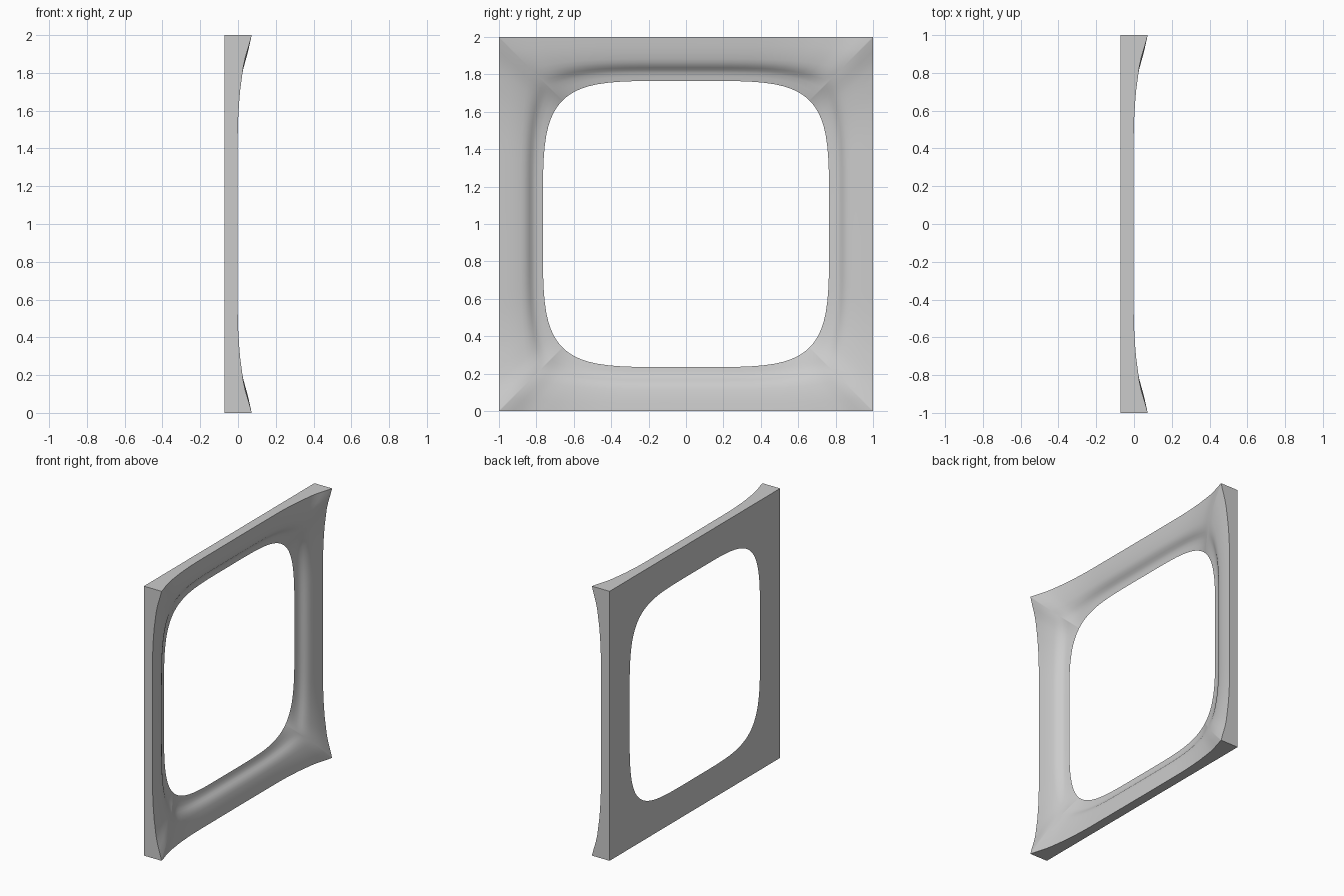
import bpy, bmesh, math
from mathutils import Vector

cube = bpy.data.objects.get("Cube")
if cube:
    bpy.data.objects.remove(cube, do_unlink=True)

BACK = -0.0725        # flat back plane
HOLE = 0.765          # half width of the opening
POWER = 4.7           # squareness of the opening
STEPS = 32            # segments per side of the frame

# height of the outer rim above the back, from mid side to corner
RIM = [(0, .07), (.5, .071), (.6, .075), (.7, .083), (.83, .1), (.89, .113), (.955, .133), (1, .145)]
# relative rise from the opening (0) to the outer rim (1)
SLOPE = [(0, 0), (.1, .05), (.19, .12), (.25, .25), (.3, .41), (.35, .56), (.42, .69),
         (.5, .78), (.65, .88), (.8, .95), (1, 1)]


def sample(points, t):
    """Linear interpolation through a short profile."""
    for (a, u), (b, v) in zip(points, points[1:]):
        if t <= b:
            return u + (v - u) * (t - a) / (b - a)
    return points[-1][1]


def make_material(name, colour):
    mat = bpy.data.materials.new(name)
    mat.use_nodes = True
    mat.diffuse_color = colour
    mat.node_tree.nodes["Principled BSDF"].inputs["Base Color"].default_value = colour
    return mat


bm = bmesh.new()
columns = []
for side in range(4):
    c, s = round(math.cos(side * math.pi / 2)), round(math.sin(side * math.pi / 2))
    for i in range(STEPS):
        # denser spacing towards the corners
        u = math.sin((i / STEPS - 0.5) * math.pi)
        k = HOLE / (1 + abs(u) ** POWER) ** (1 / POWER)
        outer = Vector((c - u * s, s + u * c))
        inner = outer * k
        rim = sample(RIM, abs(u))
        corner = abs(u) ** 4
        column = []
        # dished front, eased to a gentler sweep in the corners
        for t, rise in SLOPE:
            soft = t * (1.6 - 0.6 * t)
            h = rim * (rise * (1 - corner) + soft * corner)
            p = inner.lerp(outer, t)
            column.append(bm.verts.new((BACK + h, p.x, p.y + 1)))
        # outer edge of the flat back
        column.append(bm.verts.new((BACK, outer.x, outer.y + 1)))
        columns.append(column)

# skin the loop: front, outer wall, then back to the opening
for i, a in enumerate(columns):
    b = columns[(i + 1) % len(columns)]
    n = len(a)
    for j in range(n):
        k = (j + 1) % n
        bm.faces.new((a[j], a[k], b[k], b[j]))
bmesh.ops.recalc_face_normals(bm, faces=bm.faces)

mesh = bpy.data.meshes.new("dished_frame")
bm.to_mesh(mesh)
bm.free()
frame = bpy.data.objects.new("dished_frame", mesh)
bpy.context.collection.objects.link(frame)
mesh.materials.append(make_material("light_grey", (0.6, 0.6, 0.6, 1)))

# smooth dish with crisp outer edges
bpy.context.view_layer.objects.active = frame
frame.select_set(True)
bpy.ops.object.shade_smooth_by_angle(angle=math.radians(35))
